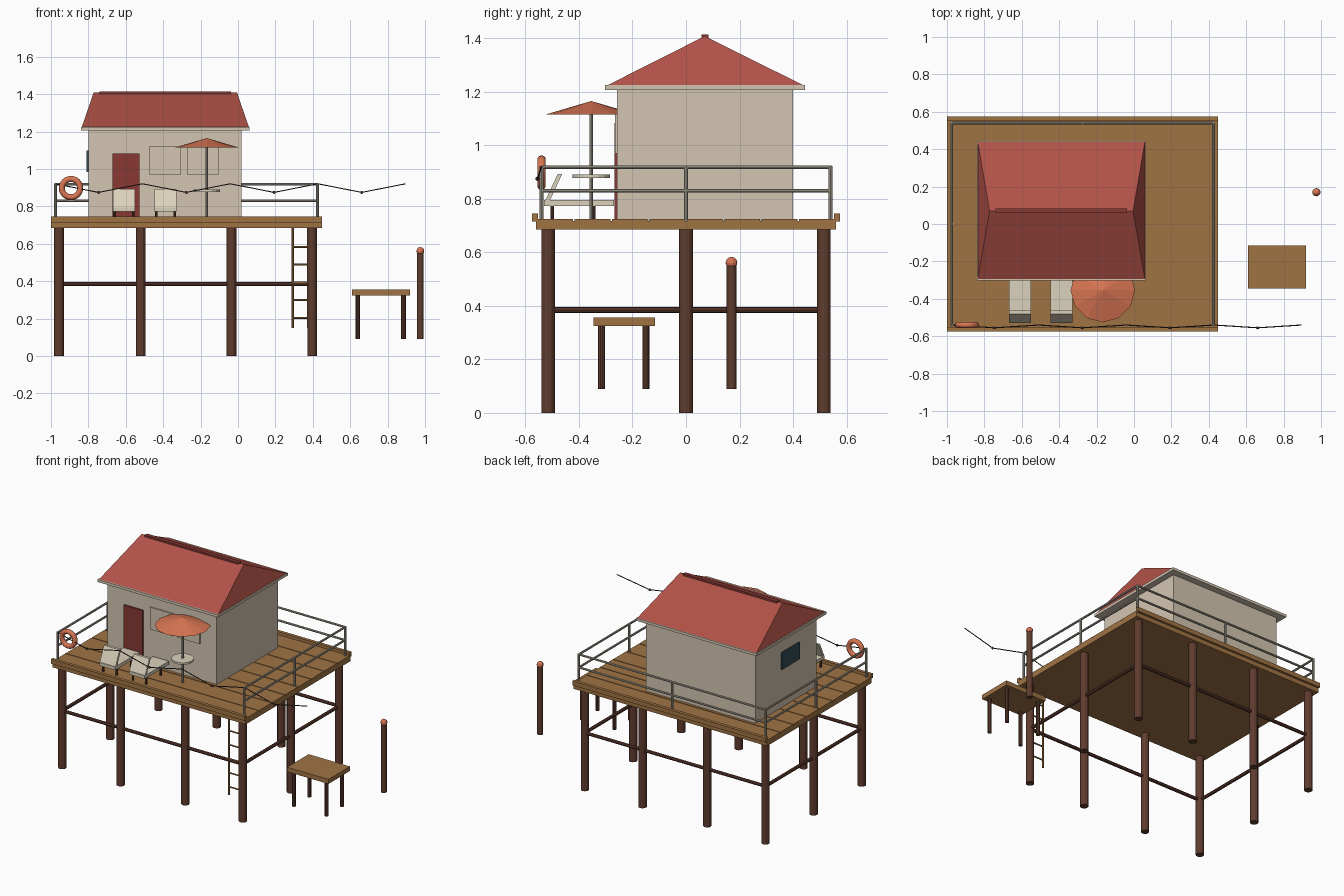
import bpy, bmesh, math
from mathutils import Vector

cube = bpy.data.objects.get("Cube")
if cube:
    bpy.data.objects.remove(cube, do_unlink=True)


def material(name, r, g, b):
    lin = [((c / 255 + 0.055) / 1.055) ** 2.4 for c in (r, g, b)] + [1]
    m = bpy.data.materials.new(name)
    m.use_nodes = True
    m.diffuse_color = lin
    m.node_tree.nodes["Principled BSDF"].inputs["Base Color"].default_value = lin
    return m


WOOD = material("deck wood", 160, 116, 68)
DARK = material("dark timber", 96, 60, 46)
WALL = material("cream wall", 212, 198, 178)
ROOF = material("roof red", 178, 82, 72)
DOOR = material("door red", 136, 56, 52)
ORANGE = material("orange", 218, 118, 84)
METAL = material("rail grey", 172, 165, 150)
GLASS = material("window teal", 52, 76, 84)
ROPE = material("rope dark", 66, 52, 48)
CANVAS = material("lounger canvas", 220, 210, 188)


def make(name, bm, mat, smooth=False):
    bmesh.ops.recalc_face_normals(bm, faces=bm.faces[:])
    me = bpy.data.meshes.new(name)
    bm.to_mesh(me)
    bm.free()
    me.materials.append(mat)
    ob = bpy.data.objects.new(name, me)
    bpy.context.collection.objects.link(ob)
    if smooth:
        for p in me.polygons:
            p.use_smooth = True
    return ob


def box(name, mat, x, y, z):
    """Box from (min, max) pairs on each axis."""
    bm = bmesh.new()
    bmesh.ops.create_cube(bm, size=1)
    for v in bm.verts:
        v.co = [(a + b) / 2 + c * (b - a) for (a, b), c in zip((x, y, z), v.co)]
    return make(name, bm, mat)


def rod(name, mat, a, b, r, sides=8, r2=None):
    """Round bar or cone from point a to point b."""
    a, b = Vector(a), Vector(b)
    bm = bmesh.new()
    bmesh.ops.create_cone(bm, cap_ends=True, segments=sides, radius1=r,
                          radius2=r if r2 is None else r2, depth=(b - a).length)
    rot = Vector((0, 0, 1)).rotation_difference(b - a).to_matrix()
    for v in bm.verts:
        v.co = rot @ v.co + (a + b) / 2
    return make(name, bm, mat)


def ball(name, mat, centre, r):
    bm = bmesh.new()
    bmesh.ops.create_uvsphere(bm, u_segments=10, v_segments=6, radius=r)
    bmesh.ops.translate(bm, verts=bm.verts, vec=centre)
    return make(name, bm, mat)


# Deck: base slab, planks along x, raised edge boards
box("deck_base", WOOD, (-1, 0.45), (-0.56, 0.56), (0.685, 0.718))
PLANKS = 8
step = 1.12 / PLANKS
for i in range(PLANKS):
    y = -0.56 + i * step
    box("deck_plank", WOOD, (-1, 0.45), (y + 0.003, y + step - 0.003), (0.718, 0.725))
for s in (-1, 1):
    box("edge_board", WOOD, (-1, 0.45), sorted((s * 0.553, s * 0.575)), (0.715, 0.745))

# Stilts around the perimeter with cross beams
PX = (-0.957, -0.52, -0.035, 0.397)
PY = 0.515
for x in PX:
    for y in (-PY, 0, PY):
        if y or x in (PX[0], PX[-1]):
            rod("stilt", DARK, (x, y, 0), (x, y, 0.69), 0.026, 12)
for s in (-PY, PY):
    rod("long_beam", DARK, (PX[0], s, 0.385), (PX[-1], s, 0.385), 0.011)
for x in (PX[0], PX[-1]):
    rod("side_beam", DARK, (x, -PY, 0.385), (x, PY, 0.385), 0.011)

# House
box("house_walls", WALL, (-0.80, 0.02), (-0.257, 0.40), (0.72, 1.215))
box("front_door", DOOR, (-0.67, -0.527), (-0.268, -0.25), (0.725, 1.083))
for x in (-0.475, -0.272):
    box("front_window", WALL, (x, x + 0.17), (-0.266, -0.25), (0.97, 1.12))
box("side_window", GLASS, (-0.809, -0.79), (-0.065, 0.126), (0.985, 1.10))
box("eave_slab", WALL, (-0.84, 0.062), (-0.303, 0.445), (1.207, 1.225))

# Hipped roof: eave rectangle raised to a short ridge
bm = bmesh.new()
x0, x1, y0, y1 = -0.835, 0.058, -0.293, 0.438
base = [bm.verts.new((x, y, 1.225)) for x, y in ((x0, y0), (x1, y0), (x1, y1), (x0, y1))]
left, right = [bm.verts.new((x, 0.07, 1.408)) for x in (-0.772, -0.005)]
for f in (base, (base[0], base[1], right, left), (base[2], base[3], left, right),
          (base[1], base[2], right), (base[3], base[0], left)):
    bm.faces.new(f)
make("hip_roof", bm, ROOF)
box("ridge_cap", DOOR, (-0.74, -0.037), (0.058, 0.084), (1.395, 1.414))

# Railings on the back and both sides
RX0, RX1, RY = -0.975, 0.425, 0.54
for x, y in ((RX0, -RY), (RX0, 0), (RX0, RY), (-0.275, RY), (RX1, RY), (RX1, 0), (RX1, -RY)):
    rod("rail_post", METAL, (x, y, 0.72), (x, y, 0.922), 0.008)
for z in (0.83, 0.918):
    rod("back_rail", METAL, (RX0, RY, z), (RX1, RY, z), 0.007)
    for x in (RX0, RX1):
        rod("side_rail", METAL, (x, -RY, z), (x, RY, z), 0.007)

# Ladder
for x in (0.293, 0.375):
    rod("ladder_side", WOOD, (x, -PY, 0.15), (x, -PY, 0.70), 0.006)
for i in range(5):
    z = 0.204 + i * 0.095
    rod("ladder_rung", WOOD, (0.293, -PY, z), (0.375, -PY, z), 0.005)

# Low side platform
box("platform_top", WOOD, (0.61, 0.92), (-0.345, -0.115), (0.325, 0.356))
for x in (0.64, 0.885):
    for y in (-0.316, -0.15):
        rod("platform_leg", DARK, (x, y, 0.09), (x, y, 0.33), 0.013, 10)

# Mooring post with float
rod("mooring_post", DARK, (0.975, 0.17, 0.09), (0.975, 0.17, 0.555), 0.018, 12)
ball("mooring_float", ORANGE, (0.975, 0.17, 0.561), 0.022)

# Parasol and round table
ux, uy = -0.167, -0.354
rod("parasol_pole", METAL, (ux, uy, 0.725), (ux, uy, 1.16), 0.007)
rod("parasol_canopy", ORANGE, (ux, uy, 1.115), (ux, uy, 1.165), 0.172, 12, 0.002)
rod("round_table", CANVAS, (ux, uy, 0.878), (ux, uy, 0.891), 0.07, 16)

# Two sun loungers
for x in (-0.61, -0.388):
    box("lounger_seat", CANVAS, (x - 0.059, x + 0.059), (-0.53, -0.27), (0.773, 0.795))
    back = box("lounger_back", CANVAS, (x - 0.059, x + 0.059), (-0.53, -0.513), (0.785, 0.892))
    for v in back.data.vertices:
        if v.co.z > 0.85:
            v.co.y += 0.05
    for dx in (-0.05, 0.05):
        for y in (-0.50, -0.345):
            rod("lounger_leg", DARK, (x + dx, y, 0.725), (x + dx, y, 0.775), 0.007)

# Life ring: circle swept around the y axis
bm = bmesh.new()
R, r, N, M = 0.049, 0.016, 24, 10
rings = []
for i in range(N):
    a = math.tau * i / N
    ring = []
    for j in range(M):
        b = math.tau * j / M
        d = R + r * math.cos(b)
        ring.append(bm.verts.new((-0.893 + d * math.cos(a), -0.54 + r * math.sin(b),
                                  0.898 + d * math.sin(a))))
    rings.append(ring)
for i in range(N):
    p, q = rings[i], rings[(i + 1) % N]
    for j in range(M):
        k = (j + 1) % M
        bm.faces.new((p[j], p[k], q[k], q[j]))
make("life_ring", bm, ORANGE, True)

# Sagging rope with a small bulb at each low point
points = [(-0.98 + i * 0.2345, -0.555 if i % 2 else -0.54, 0.875 if i % 2 else 0.921)
          for i in range(9)]
for a, b in zip(points, points[1:]):
    rod("rope", ROPE, a, b, 0.003, 6)
for p in points[1::2]:
    ball("rope_bulb", ROPE, p, 0.008)
